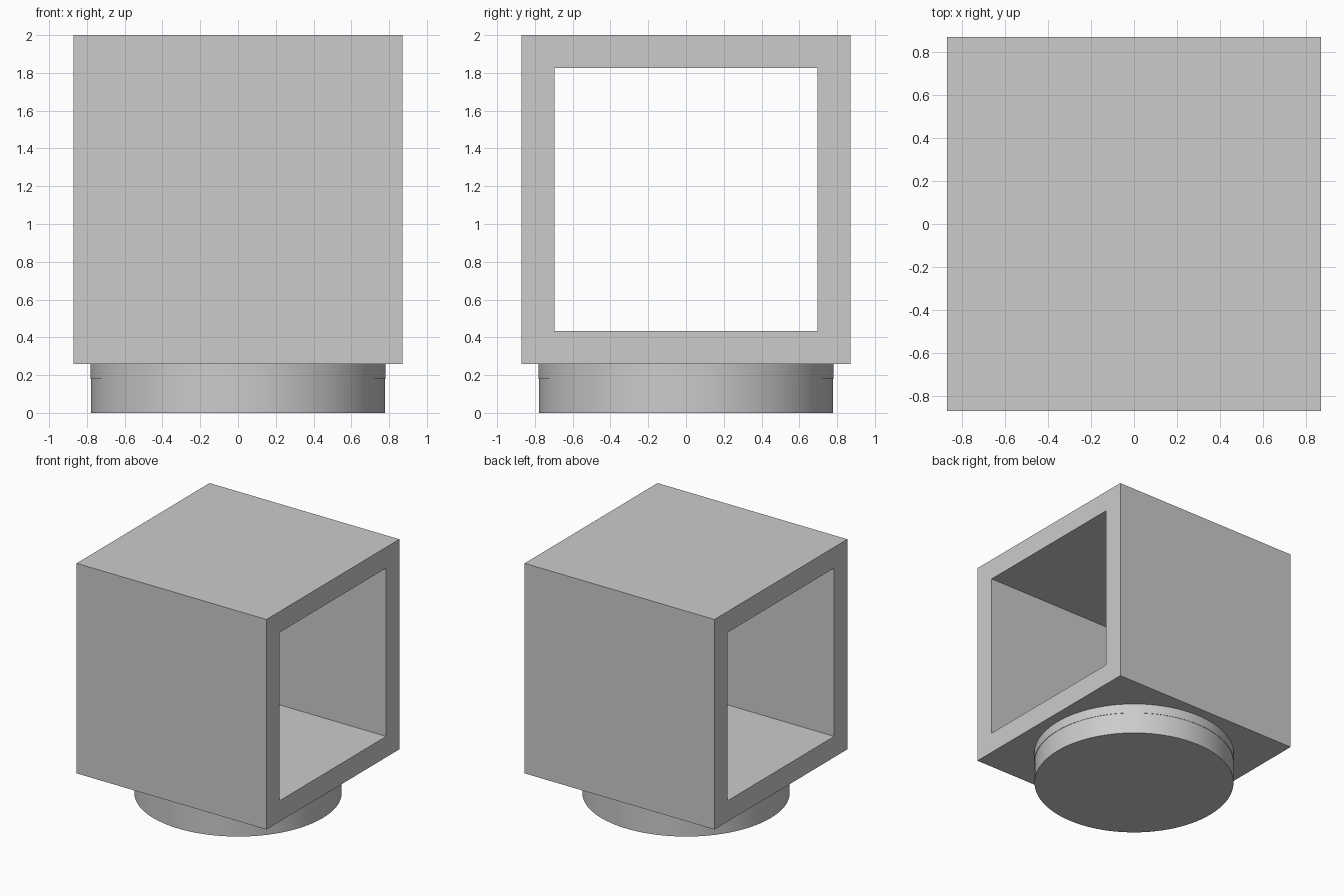
import bpy
import bmesh
from mathutils import Matrix

if "Cube" in bpy.data.objects:
    bpy.data.objects.remove(bpy.data.objects["Cube"], do_unlink=True)

SIDE = 1.74       # outer size of the box
WALL = 0.173      # wall thickness
TOP = 2.0
BOX_BOTTOM = TOP - SIDE

grey = bpy.data.materials.new("light_grey")
grey.use_nodes = True
colour = (0.6, 0.6, 0.6, 1)
grey.diffuse_color = colour
grey.node_tree.nodes["Principled BSDF"].inputs["Base Color"].default_value = colour


def add_object(name, bm):
    bmesh.ops.recalc_face_normals(bm, faces=bm.faces)
    mesh = bpy.data.meshes.new(name)
    bm.to_mesh(mesh)
    bm.free()
    mesh.materials.append(grey)
    obj = bpy.data.objects.new(name, mesh)
    bpy.context.collection.objects.link(obj)
    return obj


def add_disc(name, radius, bottom, top):
    bm = bmesh.new()
    bmesh.ops.create_cone(bm, cap_ends=True, segments=96, radius1=radius,
                          radius2=radius, depth=top - bottom,
                          matrix=Matrix.Translation((0, 0, (bottom + top) / 2)))
    disc = add_object(name, bm)
    bpy.ops.object.select_all(action='DESELECT')
    disc.select_set(True)
    bpy.context.view_layer.objects.active = disc
    bpy.ops.object.shade_smooth_by_angle()


# Square box, open from side to side
bm = bmesh.new()
bmesh.ops.create_cube(bm, size=SIDE, matrix=Matrix.Translation((0, 0, TOP - SIDE / 2)))
bm.normal_update()
ends = [f for f in bm.faces if abs(f.normal.x) > 0.9]
bmesh.ops.inset_individual(bm, faces=ends, thickness=WALL, use_even_offset=True)
rims = [e for f in ends for e in f.edges]
bmesh.ops.delete(bm, geom=ends, context='FACES_ONLY')
bmesh.ops.bridge_loops(bm, edges=rims)
add_object("box_frame", bm)

# Round plinth under the box, in two nearly flush layers
add_disc("plinth_foot", 0.779, 0, 0.18)
add_disc("plinth_collar", 0.782, 0.18, BOX_BOTTOM)
